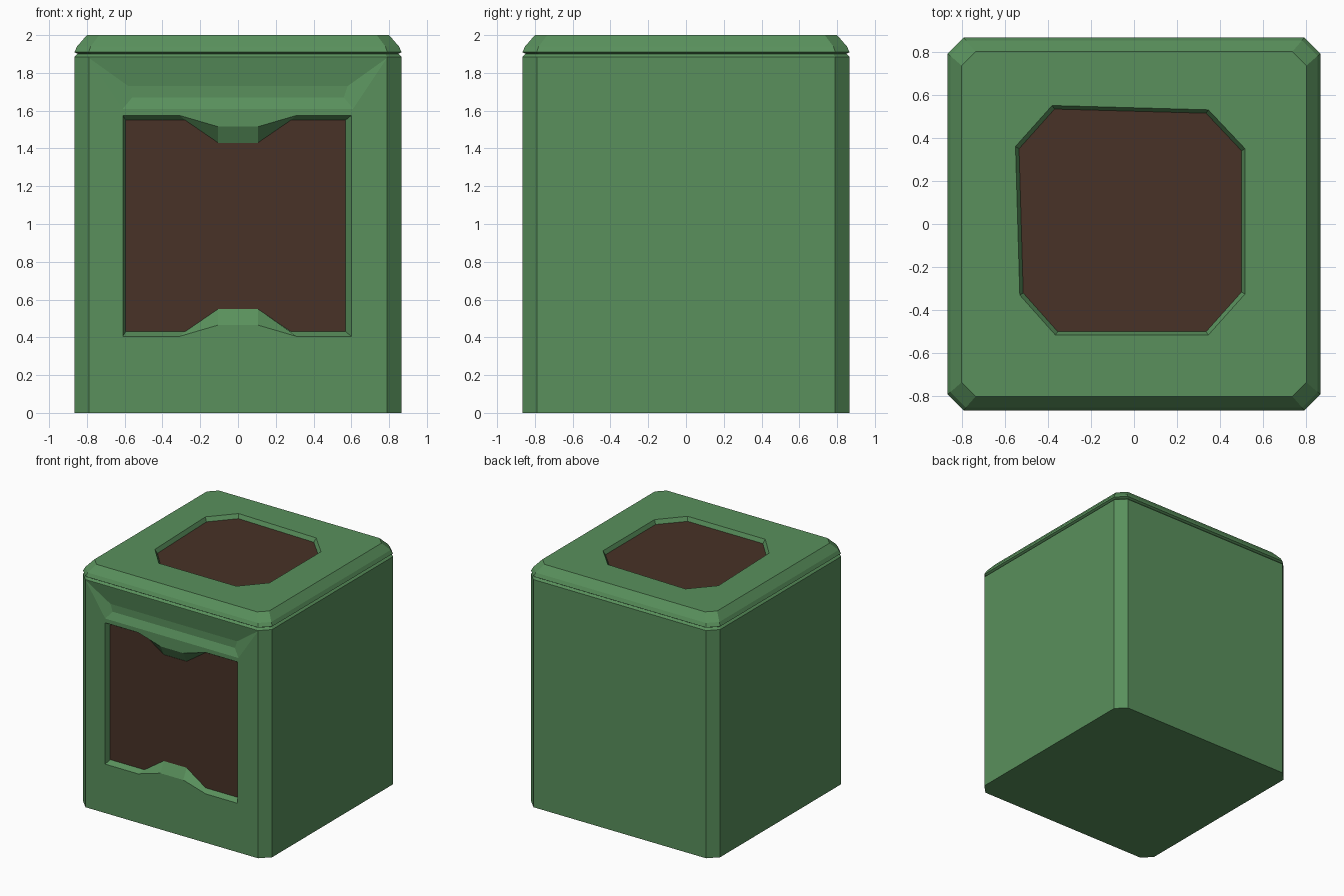
import bpy, bmesh

if "Cube" in bpy.data.objects:
    bpy.data.objects.remove(bpy.data.objects["Cube"])


def material(name, rgb):
    m = bpy.data.materials.new(name)
    m.diffuse_color = (*rgb, 1)
    m.use_nodes = True
    m.node_tree.nodes["Principled BSDF"].inputs["Base Color"].default_value = m.diffuse_color
    return m


green = material("green", (0.10, 0.28, 0.107))
brown = material("brown", (0.065, 0.032, 0.02))


def loft(name, rings, mat):
    """Closed solid through rings that all have the same point count."""
    bm = bmesh.new()
    vs = [[bm.verts.new(p) for p in r] for r in rings]
    n = len(vs[0])
    for a, b in zip(vs, vs[1:]):
        for i in range(n):
            j = (i + 1) % n
            bm.faces.new((a[i], a[j], b[j], b[i]))
    bm.faces.new(vs[0][::-1])
    bm.faces.new(vs[-1])
    bmesh.ops.recalc_face_normals(bm, faces=bm.faces)
    me = bpy.data.meshes.new(name)
    bm.to_mesh(me)
    bm.free()
    me.materials.append(mat)
    ob = bpy.data.objects.new(name, me)
    bpy.context.collection.objects.link(ob)
    return ob


def carve(ob, cutter):
    mod = ob.modifiers.new("carve", 'BOOLEAN')
    mod.operation = 'DIFFERENCE'
    mod.solver = 'EXACT'
    mod.object = cutter
    cutter.hide_render = True
    bpy.context.view_layer.objects.active = ob
    bpy.ops.object.modifier_apply(modifier=mod.name)
    bpy.data.objects.remove(cutter)


def octagon(r, c, z):
    """Square of half width r with corners cut back to c."""
    return [(x, y, z) for x, y in ((r, -c), (r, c), (c, r), (-c, r),
                                   (-r, c), (-r, -c), (-c, -r), (c, -r))]


def front(pts, y):
    return [(x, y, z) for x, z in pts]


def flat(pts, z, s=1.0):
    return [(x * s, y * s, z) for x, y in pts]


def opening(x0, x1, z0, z1, notch, wide):
    """Rectangle with a trapezoid tab biting into top and bottom."""
    t = 0.105
    return [(x0, z0), (-wide, z0), (-t, z0 + notch), (t, z0 + notch), (wide, z0), (x1, z0),
            (x1, z1), (wide, z1), (t, z1 - notch), (-t, z1 - notch), (-wide, z1), (x0, z1)]


# body with chamfered upright edges
body = loft("body", [octagon(0.866, 0.79, 0), octagon(0.866, 0.79, 1.885),
                     octagon(0.85, 0.78, 1.9)], green)

# shallow valley under the lid on the front
rim = [(-0.79, 1.88), (0.79, 1.88), (0.61, 1.61), (-0.61, 1.61)]
deep = [(-0.58, 1.73), (0.58, 1.73), (0.56, 1.67), (-0.56, 1.67)]
carve(body, loft("valley_cutter", [front(rim, -0.95), front(rim, -0.866),
                                   front(deep, -0.84)], green))

# front window with sloped lips
outer = opening(-0.61, 0.6, 0.405, 1.575, 0.06, 0.31)
inner = opening(-0.595, 0.57, 0.43, 1.55, 0.12, 0.28)
carve(body, loft("window_cutter", [front(outer, -0.95), front(outer, -0.866),
                                   front(inner, -0.82)], green))
loft("front_panel", [front(inner, -0.823), front(inner, -0.80)], brown)

# lid, separated from the body by a narrow groove
lid = loft("lid", [octagon(0.84, 0.77, 1.895), octagon(0.866, 0.79, 1.91),
                   octagon(0.852, 0.78, 1.94), octagon(0.80, 0.735, 2.0)], green)

# irregular eight-sided recess in the lid
hatch = [(-0.38, 0.55), (0.345, 0.53), (0.515, 0.35), (0.515, -0.325),
         (0.345, -0.515), (-0.365, -0.515), (-0.53, -0.33), (-0.55, 0.36)]
carve(lid, loft("hatch_cutter", [flat(hatch, 2.05), flat(hatch, 2.0),
                                 flat(hatch, 1.965, 0.97)], green))
loft("top_panel", [flat(hatch, 1.967, 0.97), flat(hatch, 1.95, 0.97)], brown)
